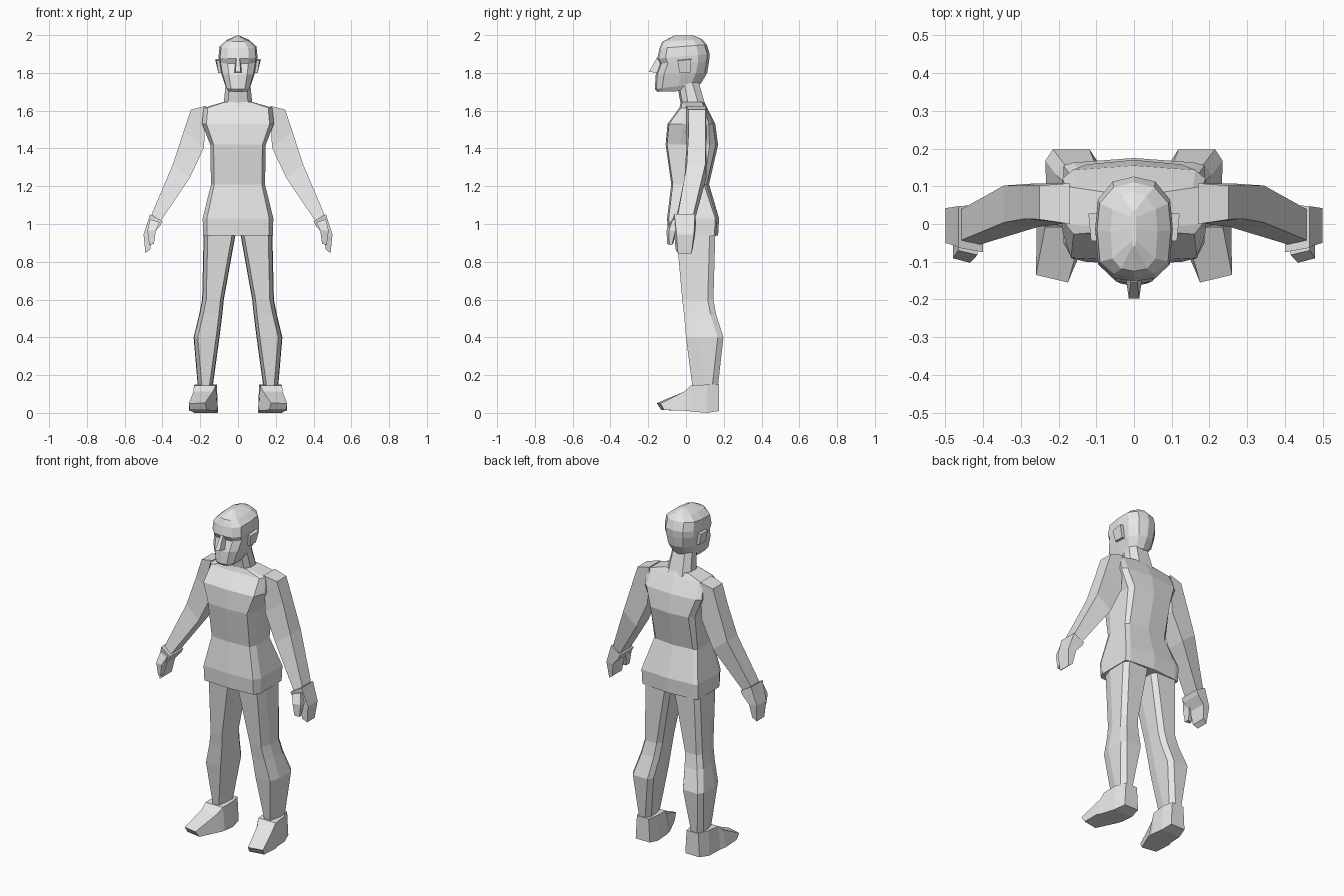
import bpy, bmesh

if "Cube" in bpy.data.objects:
    bpy.data.objects.remove(bpy.data.objects["Cube"], do_unlink=True)

grey = bpy.data.materials.new("plain_grey")
grey.use_nodes = True
grey.diffuse_color = (0.8, 0.8, 0.8, 1)
grey.node_tree.nodes["Principled BSDF"].inputs["Base Color"].default_value = (0.8, 0.8, 0.8, 1)


def loft(name, rings, side=1):
    """Skin a closed flat-shaded surface over rings of points; side=-1 mirrors in x."""
    bm = bmesh.new()
    loops = [[bm.verts.new((x * side, y, z)) for x, y, z in r] for r in rings]
    n = len(loops[0])
    for a, b in zip(loops, loops[1:]):
        for i in range(n):
            j = (i + 1) % n
            bm.faces.new((a[i], a[j], b[j], b[i]))
    bm.faces.new(loops[0])
    bm.faces.new(loops[-1])
    bmesh.ops.recalc_face_normals(bm, faces=bm.faces)
    me = bpy.data.meshes.new(name)
    bm.to_mesh(me)
    bm.free()
    me.materials.append(grey)
    ob = bpy.data.objects.new(name, me)
    bpy.context.collection.objects.link(ob)
    return ob


def sym(half):
    """Close a half ring (first and last points on x = 0) into a full ring."""
    return half + [(-x, y, z) for x, y, z in reversed(half[1:-1])]


def limb_ring(xo, zo, xi, zi, y0, y1, inset=0.012):
    """Slanted four-sided section from the outer edge to the inner edge."""
    return [(xo, y0 + inset, zo), (xo, y1 - inset / 2, zo), (xi, y1, zi), (xi, y0, zi)]


# Torso: z, half width, front y, back y, side front y, side back y
torso = [
    (0.94, 0.185, -0.095, 0.170, -0.05, 0.150),
    (1.03, 0.187, -0.100, 0.175, -0.05, 0.155),
    (1.21, 0.143, -0.078, 0.122, -0.03, 0.095),
    (1.42, 0.147, -0.108, 0.170, -0.03, 0.125),
    (1.53, 0.190, -0.098, 0.155, -0.02, 0.120),
    (1.615, 0.182, -0.035, 0.112, 0.00, 0.100),
    (1.645, 0.080, -0.028, 0.098, -0.01, 0.085),
]
loft("torso", [sym([(0, f, z), (w * 0.88, f + 0.008, z), (w, sf, z), (w, sb, z),
                    (w * 0.86, b - 0.012, z), (0, b, z)])
               for z, w, f, b, sf, sb in torso])

# Neck, leaning forward
loft("neck", [sym([(0, f, z), (w * 0.7, f + 0.01, z), (w, f + 0.04, z), (w, b - 0.035, z),
                   (w * 0.6, b, z), (0, b, z)])
              for z, w, f, b in [(1.62, 0.078, -0.025, 0.105), (1.75, 0.064, -0.05, 0.068)]])

# Head: half width, front y and z, back y and z (layers tilt down towards the chin)
head = [
    (0.050, -0.150, 1.700, 0.030, 1.705),
    (0.066, -0.165, 1.715, 0.080, 1.745),
    (0.088, -0.160, 1.790, 0.112, 1.800),
    (0.100, -0.138, 1.850, 0.122, 1.860),
    (0.103, -0.152, 1.875, 0.126, 1.900),
    (0.098, -0.140, 1.930, 0.110, 1.950),
    (0.062, -0.125, 1.965, 0.085, 1.978),
    (0.006, -0.060, 1.998, 0.040, 1.998),
]


def head_ring(w, f, zf, b, zb):
    d = b - f
    pts = [(0, 0), (0.55, 0.03), (0.92, 0.16), (1, 0.5), (0.93, 0.78), (0.55, 0.95), (0, 1)]
    return sym([(w * x, f + d * t, zf + (zb - zf) * t) for x, t in pts])


loft("head", [head_ring(*h) for h in head])

# Nose: a wedge with a flat underside
loft("nose", [
    [(-0.022, -0.14, 1.80), (0.022, -0.14, 1.80), (0.014, -0.197, 1.805), (-0.014, -0.197, 1.805)],
    [(-0.010, -0.13, 1.88), (0.010, -0.13, 1.88), (0.008, -0.154, 1.88), (-0.008, -0.154, 1.88)],
])

for side, tag in ((1, "left"), (-1, "right")):
    # Ear: tilted outward towards the top
    loft(tag + "_ear", [
        [(0.08, -0.035, 1.80), (0.08, 0.022, 1.80), (0.104, 0.022, 1.80), (0.104, -0.035, 1.80)],
        [(0.08, -0.045, 1.87), (0.08, 0.028, 1.875), (0.121, 0.028, 1.872), (0.114, -0.045, 1.865)],
    ], side)

    # Arm from shoulder cap to wrist
    loft(tag + "_arm", [
        limb_ring(0.250, 1.605, 0.170, 1.625, 0.000, 0.108),
        limb_ring(0.288, 1.490, 0.180, 1.405, 0.002, 0.108),
        limb_ring(0.345, 1.315, 0.255, 1.245, -0.008, 0.108),
        limb_ring(0.458, 1.050, 0.410, 1.015, -0.055, 0.045),
    ], side)

    # Hand and thumb
    loft(tag + "_hand", [
        limb_ring(0.466, 1.052, 0.400, 1.015, -0.075, 0.053),
        limb_ring(0.474, 1.025, 0.412, 0.990, -0.070, 0.052),
        limb_ring(0.500, 0.945, 0.452, 0.945, -0.062, 0.048),
        limb_ring(0.490, 0.845, 0.465, 0.865, -0.055, 0.035),
    ], side)
    loft(tag + "_thumb", [
        limb_ring(0.466, 1.025, 0.415, 1.010, -0.082, -0.030),
        limb_ring(0.480, 0.965, 0.435, 0.965, -0.103, -0.050),
        limb_ring(0.470, 0.890, 0.445, 0.895, -0.100, -0.068),
    ], side)

    # Leg: z, inner x, outer x, front y, back y
    leg = [
        (1.00, 0.010, 0.172, -0.050, 0.150),
        (0.94, 0.014, 0.182, -0.050, 0.155),
        (0.60, 0.075, 0.190, -0.020, 0.145),
        (0.52, 0.083, 0.206, -0.010, 0.160),
        (0.40, 0.098, 0.235, 0.000, 0.198),
        (0.13, 0.135, 0.212, 0.035, 0.168),
    ]
    loft(tag + "_leg", [[(i + 0.018, f, z), (o - 0.022, f, z), (o - 0.003, f + 0.06, z),
                         (o, b - 0.03, z), (o - 0.02, b, z), (i + 0.02, b, z),
                         (i, b - 0.03, z), (i + 0.003, f + 0.06, z)]
                        for z, i, o, f, b in leg], side)

    # Shoe: y, inner x, outer x at the sole, bottom z, top z, and top inset
    shoe = [
        (0.175, 0.118, 0.212, 0.010, 0.150, 0.008),
        (0.110, 0.108, 0.232, 0.000, 0.150, 0.004),
        (0.025, 0.106, 0.245, 0.008, 0.145, 0.012),
        (-0.010, 0.112, 0.258, 0.012, 0.112, 0.022),
        (-0.145, 0.165, 0.262, 0.015, 0.052, 0.006),
    ]
    rings = [[(i, y, b), (o, y, b), (o - n, y, t), (i + n, y, t)] for y, i, o, b, t, n in shoe]
    # Angle the toe: the inner side and top edge reach furthest forward
    rings[-1] = [(0.165, -0.130, 0.015), (0.255, -0.115, 0.015),
                 (0.260, -0.135, 0.050), (0.175, -0.155, 0.052)]
    loft(tag + "_shoe", rings, side)
